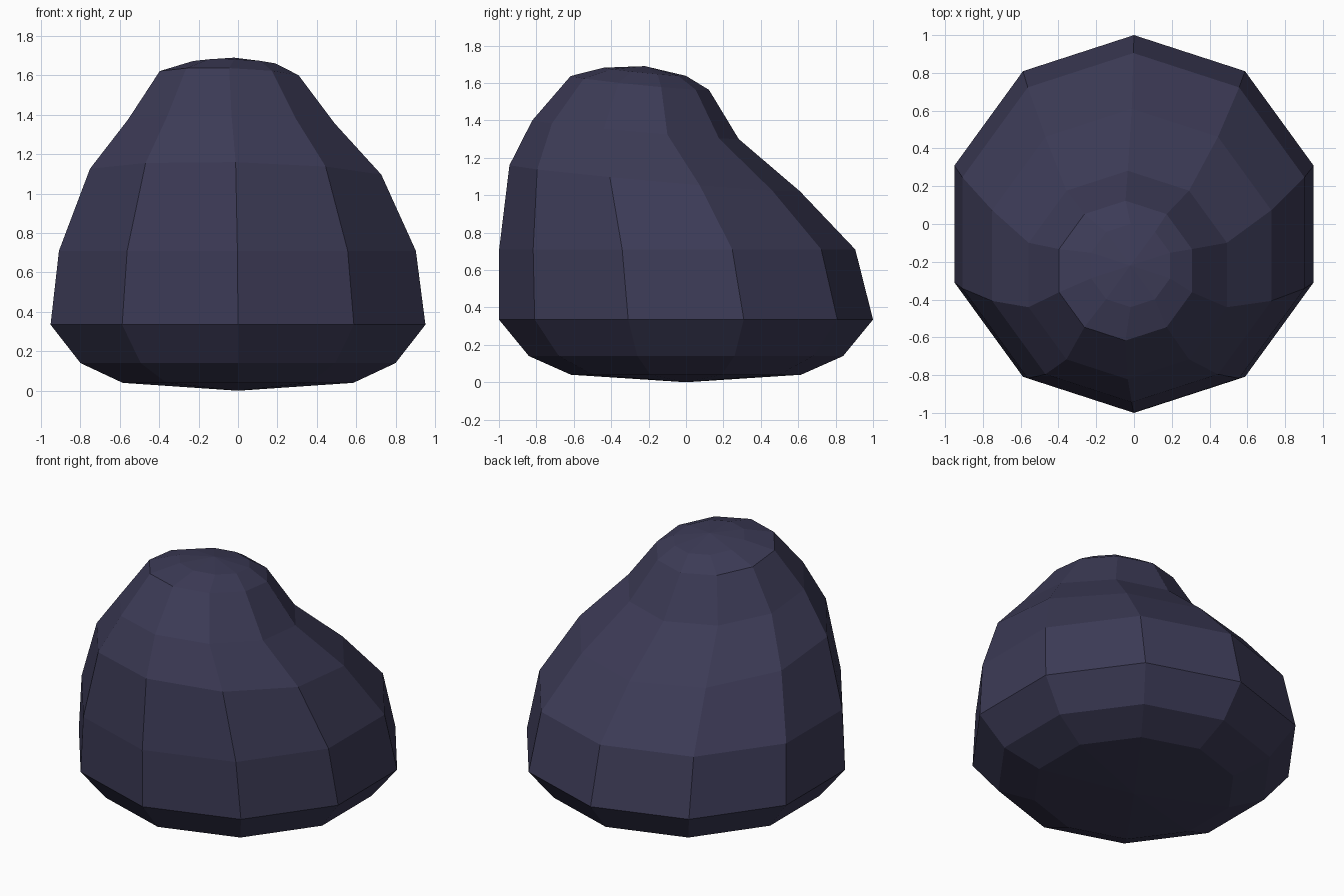
import bpy, bmesh, math

if "Cube" in bpy.data.objects:
    bpy.data.objects.remove(bpy.data.objects["Cube"])

mat = bpy.data.materials.new("dark slate purple")
mat.diffuse_color = (0.045, 0.043, 0.093, 1)
mat.use_nodes = True
mat.node_tree.nodes["Principled BSDF"].inputs["Base Color"].default_value = mat.diffuse_color

SIDES = 10
# rings: centre x, centre y, radius, height, slope of height along x and y
rings = [
    (0, 0, 0.615, 0.04, 0, 0),
    (0, 0, 0.84, 0.14, 0, 0),
    (0, 0, 1.0, 0.335, 0, 0),
    (-0.003, -0.047, 0.952, 0.71, 0, 0),
    (-0.012, -0.167, 0.777, 1.09, -0.02, -0.09),
    (-0.033, -0.27, 0.552, 1.35, -0.02, -0.09),
    (-0.045, -0.247, 0.37, 1.60, -0.03, -0.10),
    (-0.018, -0.22, 0.22, 1.66, -0.03, -0.10),
]

# leaning boulder body: lofted ten-sided rings closed by a pole at each end
bm = bmesh.new()
loops = []
for cx, cy, r, z, sx, sy in rings:
    loop = []
    for i in range(SIDES):
        a = math.pi / 2 + i * math.tau / SIDES
        dx, dy = r * math.cos(a), r * math.sin(a)
        loop.append(bm.verts.new((cx + dx, cy + dy, z + sx * dx + sy * dy)))
    loops.append(loop)
bottom = bm.verts.new((0, 0, 0))
top = bm.verts.new((-0.02, -0.22, 1.69))
for i in range(SIDES):
    j = (i + 1) % SIDES
    for lo, hi in zip(loops, loops[1:]):
        bm.faces.new((lo[i], lo[j], hi[j], hi[i]))
    bm.faces.new((bottom, loops[0][j], loops[0][i]))
    bm.faces.new((top, loops[-1][i], loops[-1][j]))
bmesh.ops.recalc_face_normals(bm, faces=bm.faces)

mesh = bpy.data.meshes.new("boulder")
bm.to_mesh(mesh)
bm.free()
mesh.materials.append(mat)
bpy.context.collection.objects.link(bpy.data.objects.new("boulder", mesh))
